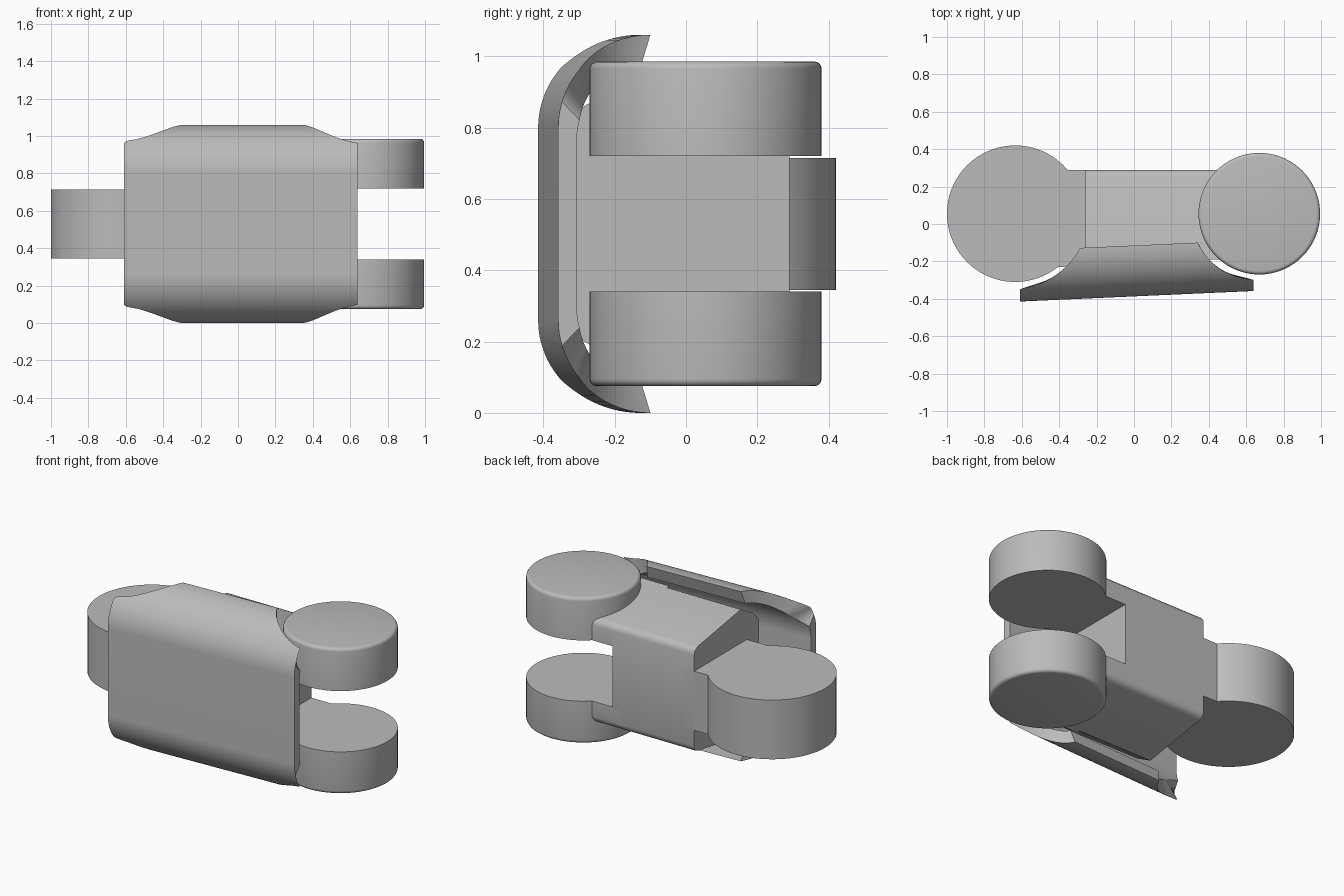
import bpy, bmesh, math

if "Cube" in bpy.data.objects:
    bpy.data.objects.remove(bpy.data.objects["Cube"])

MID = 0.53      # height of the symmetry plane
TILT = 0.045    # the cover leans slightly in plan

grey = bpy.data.materials.new("plain grey")
grey.diffuse_color = (0.5, 0.5, 0.5, 1)
grey.use_nodes = True
grey.node_tree.nodes["Principled BSDF"].inputs["Base Color"].default_value = grey.diffuse_color


def finish(bm, name):
    bmesh.ops.recalc_face_normals(bm, faces=bm.faces[:])
    me = bpy.data.meshes.new(name)
    bm.to_mesh(me)
    bm.free()
    me.materials.append(grey)
    me.shade_smooth()
    me.set_sharp_from_angle(angle=math.radians(30))
    ob = bpy.data.objects.new(name, me)
    bpy.context.collection.objects.link(ob)
    return ob


def drum(name, x, y, r, z0, z1, rim=None):
    """Upright cylinder; rim = height of the cap whose edge is rounded."""
    bm = bmesh.new()
    bmesh.ops.create_cone(bm, cap_ends=True, segments=72, radius1=r, radius2=r, depth=z1 - z0)
    bmesh.ops.translate(bm, verts=bm.verts, vec=(x, y, (z0 + z1) / 2))
    if rim is not None:
        edges = [e for e in bm.edges if all(abs(v.co.z - rim) < 1e-4 for v in e.verts)]
        bmesh.ops.bevel(bm, geom=edges, offset=0.02, segments=4, profile=0.5, affect='EDGES')
    return finish(bm, name)


def extrude_x(name, profile, x0, x1):
    """Prism along x from a closed (y, z) profile."""
    bm = bmesh.new()
    a = [bm.verts.new((x0, y, z)) for y, z in profile]
    b = [bm.verts.new((x1, y, z)) for y, z in profile]
    bm.faces.new(a)
    bm.faces.new(b)
    for i in range(len(a)):
        j = (i + 1) % len(a)
        bm.faces.new((a[i], a[j], b[j], b[i]))
    return finish(bm, name)


def mirror_z(points):
    return points + [(y, 2 * MID - z) for y, z in reversed(points)]


# Joint drums: one wide on the left, a forked pair on the right
drum("single_joint_drum", -0.635, 0.055, 0.365, 0.345, 0.715)
drum("upper_fork_drum", 0.67, 0.055, 0.325, 0.72, 0.985, 0.985)
drum("lower_fork_drum", 0.67, 0.055, 0.325, 0.075, 0.34, 0.075)

# Central body, thicker toward the cover
back_edge = [(0.29, 0.815), (0.285, 0.835), (0.272, 0.849), (0.25, 0.857)]
extrude_x("body", mirror_z(back_edge + [(-0.17, 0.925), (-0.285, 0.86), (-0.345, 0.80)]), -0.26, 0.305)

# Neck joining the body to the single drum
extrude_x("neck", [(0.29, 0.345), (0.29, 0.715), (-0.23, 0.715), (-0.23, 0.345)], -0.5, -0.2)

# Fork arms joining the body to the drum pair
arm = [(0.29, 0.72)] + back_edge + [(-0.19, 0.928), (-0.19, 0.72)]
extrude_x("upper_fork_arm", arm, 0.25, 0.5)
extrude_x("lower_fork_arm", [(y, 2 * MID - z) for y, z in arm], 0.25, 0.5)


# Curved cover: C-shaped section whose ends are scooped around the drums
def cover_span(y):
    def scoop(x_ref, r):
        d = y + TILT * x_ref - 0.055
        return math.sqrt(max(0.0, r * r - d * d))
    return max(-0.61, -0.635 + scoop(-0.45, 0.395)), min(0.64, 0.67 - scoop(0.5, 0.36))


def half_section(y_tip, z_tip, y_front, z_front, n=28):
    pts = []
    for i in range(n + 1):
        t = math.pi / 2 * i / n
        pts.append((y_tip - (y_tip - y_front) * math.sin(t),
                    z_front + (z_tip - z_front) * math.cos(t)))
    return pts


outer = mirror_z(half_section(-0.115, 1.06, -0.387, 0.80))
inner = mirror_z(half_section(-0.14, 0.98, -0.335, 0.76))
bm = bmesh.new()
rows = []
for (yo, zo), (yi, zi) in zip(outer, inner):
    ring = []
    for y, z, flip in ((yo, zo, False), (yi, zi, True)):
        xs = cover_span(y)
        for x in (reversed(xs) if flip else xs):
            ring.append(bm.verts.new((x, y + TILT * x, z)))
    rows.append(ring)
for a, b in zip(rows, rows[1:]):
    for k in range(4):
        m = (k + 1) % 4
        bm.faces.new((a[k], a[m], b[m], b[k]))
bm.faces.new(rows[0])
bm.faces.new(rows[-1])
finish(bm, "cover")
